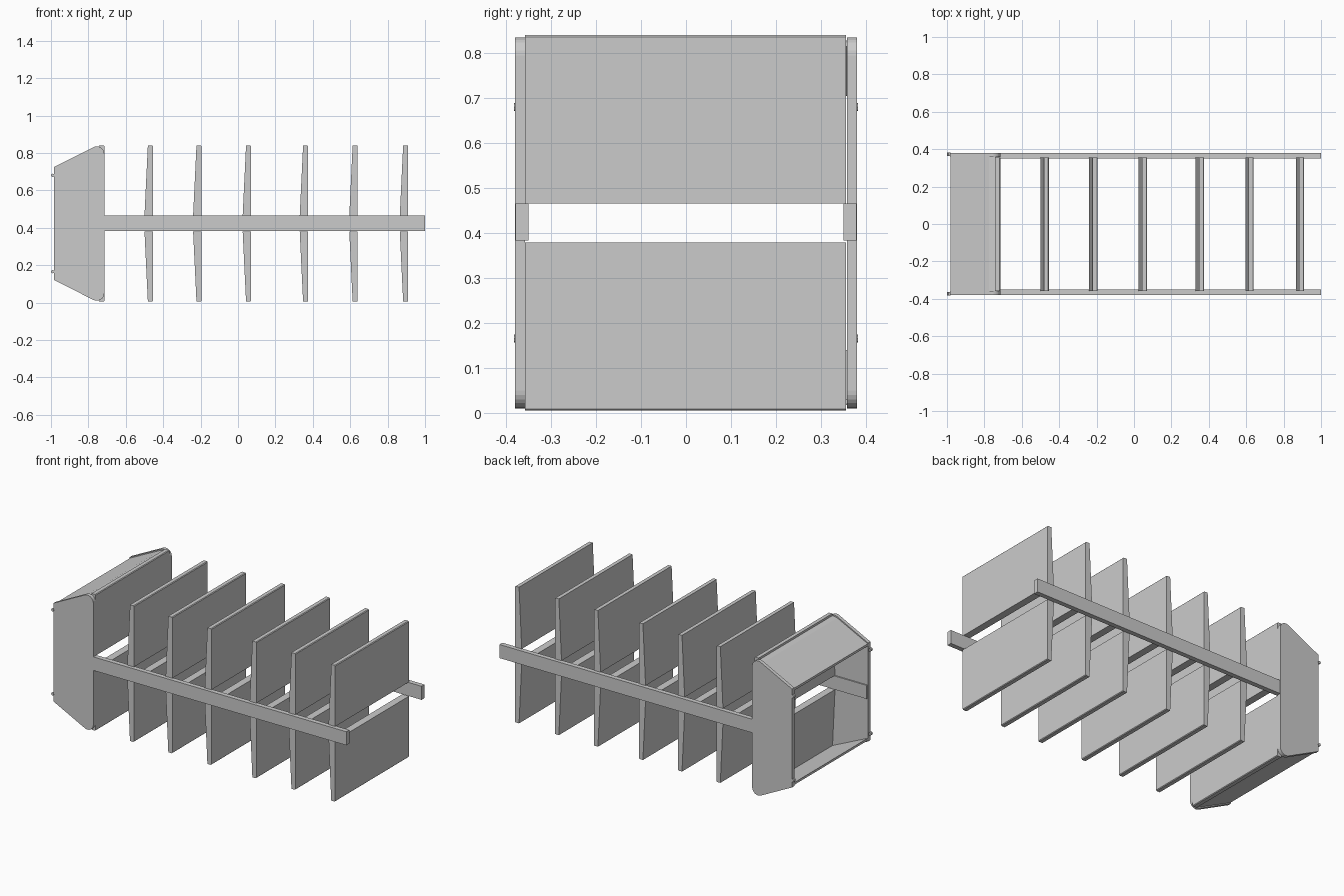
import bpy, bmesh, math

if "Cube" in bpy.data.objects:
    bpy.data.objects.remove(bpy.data.objects["Cube"])

grey = bpy.data.materials.new("plain grey")
grey.diffuse_color = (0.6, 0.6, 0.6, 1)
grey.use_nodes = True
grey.node_tree.nodes["Principled BSDF"].inputs["Base Color"].default_value = grey.diffuse_color

MID = 0.4225          # height of the mirror plane between the upper and lower halves


def prism(name, profile, y0, y1):
    """Extrude an (x, z) outline along y."""
    bm = bmesh.new()
    face = bm.faces.new([bm.verts.new((x, y0, z)) for x, z in profile])
    ext = bmesh.ops.extrude_face_region(bm, geom=[face])
    verts = [g for g in ext["geom"] if isinstance(g, bmesh.types.BMVert)]
    bmesh.ops.translate(bm, verts=verts, vec=(0, y1 - y0, 0))
    bmesh.ops.recalc_face_normals(bm, faces=bm.faces)
    mesh = bpy.data.meshes.new(name)
    bm.to_mesh(mesh)
    bm.free()
    mesh.materials.append(grey)
    obj = bpy.data.objects.new(name, mesh)
    bpy.context.collection.objects.link(obj)
    return obj


def both_halves(name, profile, y0, y1):
    """Build an upper part and its reflection below the mid plane."""
    prism("upper_" + name, profile, y0, y1)
    prism("lower_" + name, [(x, 2 * MID - z) for x, z in profile], y0, y1)


# Tapered panels, thick at the rails and thin at the free edge
for x in (-0.715, -0.455, -0.195, 0.07, 0.375, 0.64, 0.91):
    both_halves("panel", [(x - 0.045, 0.466), (x, 0.466), (x, 0.836),
                          (x - 0.004, 0.84), (x - 0.027, 0.84)], -0.358, 0.356)

# Rounded side plate outline
corner = [(-0.755 + 0.04 * math.cos(math.radians(a)),
           0.795 + 0.04 * math.sin(math.radians(a))) for a in range(0, 121, 15)]
plate = [(-0.985, MID), (-0.715, MID)] + corner + [(-0.985, 0.724)]

for s in (-1, 1):
    # Long side rails
    prism("side_rail", [(-0.98, 0.383), (1, 0.383), (1, 0.466), (-0.98, 0.466)],
          s * 0.35, s * 0.379)
    # End box side plates
    both_halves("side_plate", plate, s * 0.358, s * 0.38)
    # Small pins on the rear edge
    pin = [(-0.991 + 0.009 * math.cos(i * math.pi / 4),
            0.68 + 0.009 * math.sin(i * math.pi / 4)) for i in range(8)]
    both_halves("pin", pin, s * 0.364, s * 0.382)

# Sloped covers closing the end box
both_halves("cover", [(-0.982, 0.705), (-0.74, 0.815), (-0.74, 0.828),
                      (-0.775, 0.822), (-0.982, 0.719)], -0.358, 0.358)
